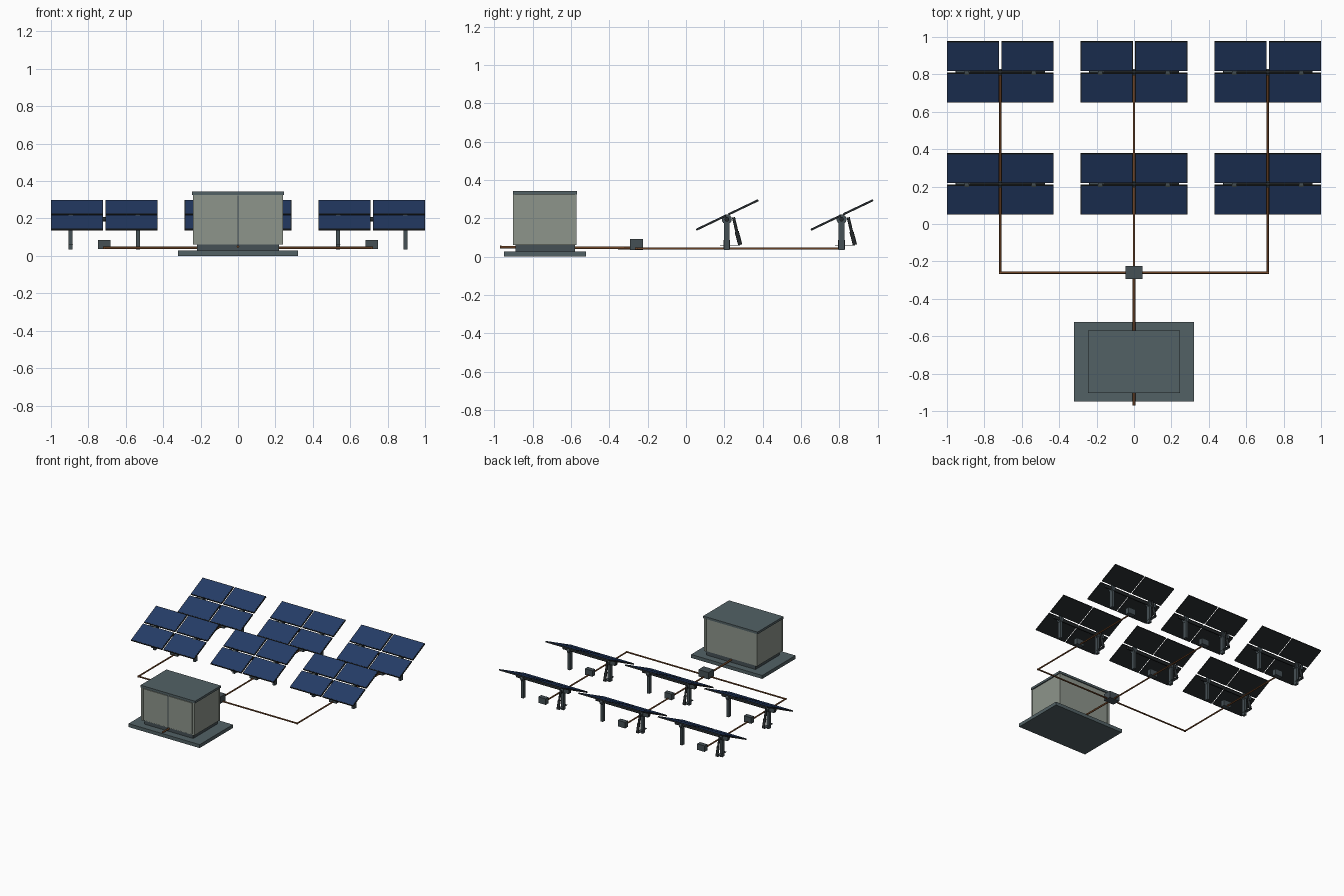
import bpy, math
from mathutils import Vector, Matrix

if "Cube" in bpy.data.objects:
    bpy.data.objects.remove(bpy.data.objects["Cube"])


def mat(name, rgb):
    m = bpy.data.materials.new(name)
    m.diffuse_color = (*rgb, 1)
    m.use_nodes = True
    m.node_tree.nodes["Principled BSDF"].inputs["Base Color"].default_value = m.diffuse_color
    return m


GLASS = mat("blue_glass", (0.018, 0.045, 0.135))
DARK = mat("dark_frame", (0.018, 0.022, 0.024))
STEEL = mat("steel", (0.06, 0.08, 0.09))
SLATE = mat("slate", (0.085, 0.12, 0.13))
WALL = mat("wall", (0.27, 0.30, 0.26))
CABLE = mat("cable", (0.16, 0.06, 0.02))


def finish(name, material):
    o = bpy.context.object
    o.name = name
    o.data.materials.append(material)
    return o


def box(name, lo, hi, material, frame=Matrix()):
    """Box between two corners, optionally placed in a tilted frame."""
    lo, hi = Vector(lo), Vector(hi)
    bpy.ops.mesh.primitive_cube_add(size=1)
    o = finish(name, material)
    o.data.transform(Matrix.Translation((lo + hi) / 2) @ Matrix.Diagonal((*(hi - lo), 1)))
    o.matrix_world = frame
    return o


def rod(name, a, b, r, material, sides=12):
    """Cylinder between two points."""
    a, b = Vector(a), Vector(b)
    bpy.ops.mesh.primitive_cylinder_add(vertices=sides, radius=r, depth=(b - a).length,
                                        location=(a + b) / 2)
    o = finish(name, material)
    o.rotation_euler = (b - a).to_track_quat('Z', 'Y').to_euler()
    bpy.ops.object.shade_smooth_by_angle(angle=math.radians(40))
    return o


# --- equipment cabinet ---
box("pad", (-.32, -.95, 0), (.32, -.523, .028), SLATE)
box("plinth", (-.22, -.89, .028), (.22, -.58, .06), STEEL)
box("cabinet_body", (-.236, -.897, .06), (.236, -.578, .325), WALL)
box("roof", (-.245, -.903, .325), (.245, -.57, .343), SLATE)
for s in (-1, 1):
    # door leaves, with the seam between them
    x0, x1 = sorted((s * .005, s * .218))
    box("door", (x0, -.902, .066), (x1, -.896, .32), WALL)
    for y in (-.899, -.576):
        box("corner_trim", (s * .231 - .009, y - .004, .06),
            (s * .231 + .009, y + .004, .325), WALL)
box("door_seam", (-.004, -.899, .062), (.004, -.895, .322), STEEL)

# --- cables and combiner box ---
rod("trunk_cable", (0, -.97, .05), (0, -.26, .045), .007, CABLE)
rod("cross_cable", (-.721, -.26, .043), (.721, -.26, .043), .006, CABLE)
for x in (-.715, 0, .715):
    rod("branch_cable", (x, -.266, .043), (x, .814, .043), .006, CABLE)
box("combiner_box", (-.046, -.293, .036), (.046, -.225, .092), STEEL)


# --- solar tables ---
def table(cx, cy):
    tilt = Matrix.Translation((cx, cy, .218)) @ Matrix.Rotation(math.radians(25.5), 4, 'X')
    # four tilted panels
    for sx in (-1, 1):
        for sy in (-1, 1):
            x0, x1 = sorted((sx * .006, sx * .285))
            y0, y1 = sorted((sy * .007, sy * .180))
            box("panel_frame", (x0, y0, -.006), (x1, y1, .004), DARK, tilt)
            box("panel_glass", (x0 + .004, y0 + .004, .003), (x1 - .004, y1 - .004, .005),
                GLASS, tilt)
    # torque tube on two posts
    zt = .195
    y = cy - .002
    rod("torque_tube", (cx - .24, y, zt), (cx + .24, y, zt), .012, DARK)
    for sx in (-1, 1):
        px = cx + sx * .18
        box("post", (px - .010, y - .015, .034), (px + .010, y + .015, zt), STEEL)
        rod("bearing", (px - .012, y, zt), (px + .012, y, zt), .026, STEEL, 16)
    # drive motor, tilt strut and its foot bracket beside the left post
    px = cx - .18
    box("drive_motor", (px - .055, y - .016, zt - .018), (px + .016, y + .014, zt + .017), STEEL)
    box("strut_foot", (px - .012, y - .035, .058), (px + .012, y + .07, .062), STEEL)
    rod("tilt_strut_lower", (px, y + .07, .062), (px, y + .052, .13), .011, DARK)
    rod("tilt_strut_upper", (px, y + .055, .12), (px, y + .035, .205), .008, DARK)
    # junction box at the cable
    box("junction_box", (cx - .033, y - .018, .037), (cx + .033, y + .018, .086), STEEL)


for cx in (-.715, 0, .715):
    for cy in (.215, .814):
        table(cx, cy)
